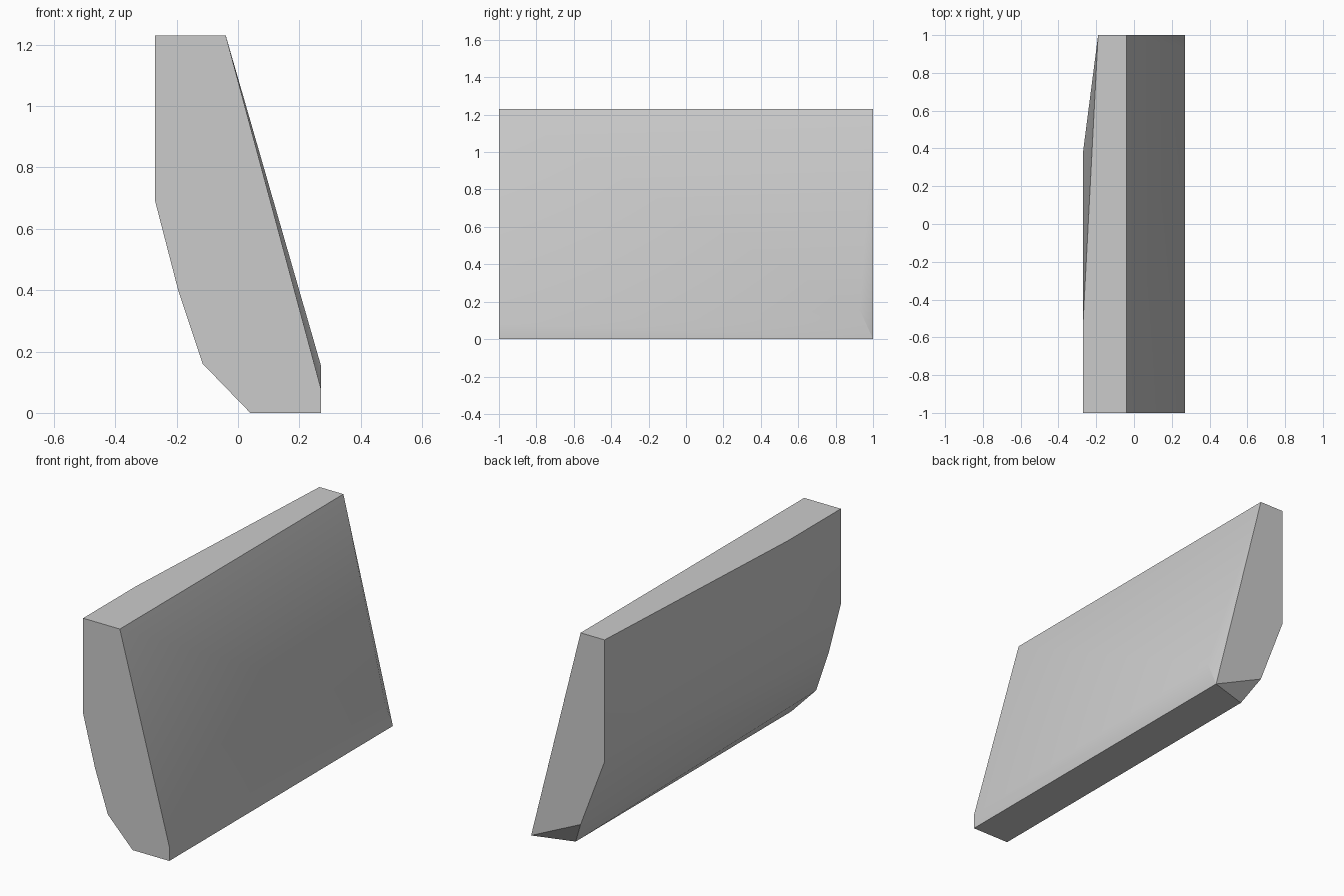
import bpy
import bmesh

cube = bpy.data.objects.get("Cube")
if cube:
    bpy.data.objects.remove(cube, do_unlink=True)

# Plain grey stone
stone = bpy.data.materials.new("stone_grey")
stone.use_nodes = True
grey = (0.6, 0.6, 0.6, 1.0)
stone.diffuse_color = grey
stone.node_tree.nodes["Principled BSDF"].inputs["Base Color"].default_value = grey

TOP = 1.23      # height
SIDE = 0.27     # half width
SLOPE_TOP = -0.04

# End profiles as (x, z)
front = [(-SIDE, TOP), (SLOPE_TOP, TOP), (SIDE, 0.08), (SIDE, 0), (0.04, 0),
         (-0.115, 0.16), (-0.195, 0.40), (-SIDE, 0.69)]
back = [(-0.19, TOP), (SLOPE_TOP, TOP), (SIDE, 0), (-0.04, 0.145), (-0.19, 0.54)]

# Chipped corners between the two ends
chips = [(SIDE, 0.93, 0.155), (0.04, 0.93, 0),
         (-SIDE, -0.53, TOP), (-SIDE, 0.38, 1.07)]

points = [(x, -1, z) for x, z in front] + [(x, 1, z) for x, z in back] + chips

# Wrap the points in a convex block and merge its flat faces
bm = bmesh.new()
for p in points:
    bm.verts.new(p)
bmesh.ops.convex_hull(bm, input=bm.verts[:])
bmesh.ops.dissolve_limit(bm, angle_limit=0.01, verts=bm.verts[:], edges=bm.edges[:])
bmesh.ops.recalc_face_normals(bm, faces=bm.faces[:])

mesh = bpy.data.meshes.new("stone_block")
bm.to_mesh(mesh)
bm.free()
mesh.materials.append(stone)
block = bpy.data.objects.new("stone_block", mesh)
bpy.context.collection.objects.link(block)

# Soft shading across the shallow creases, sharp elsewhere
bpy.ops.object.select_all(action="DESELECT")
block.select_set(True)
bpy.context.view_layer.objects.active = block
bpy.ops.object.shade_smooth_by_angle(angle=0.5236)
